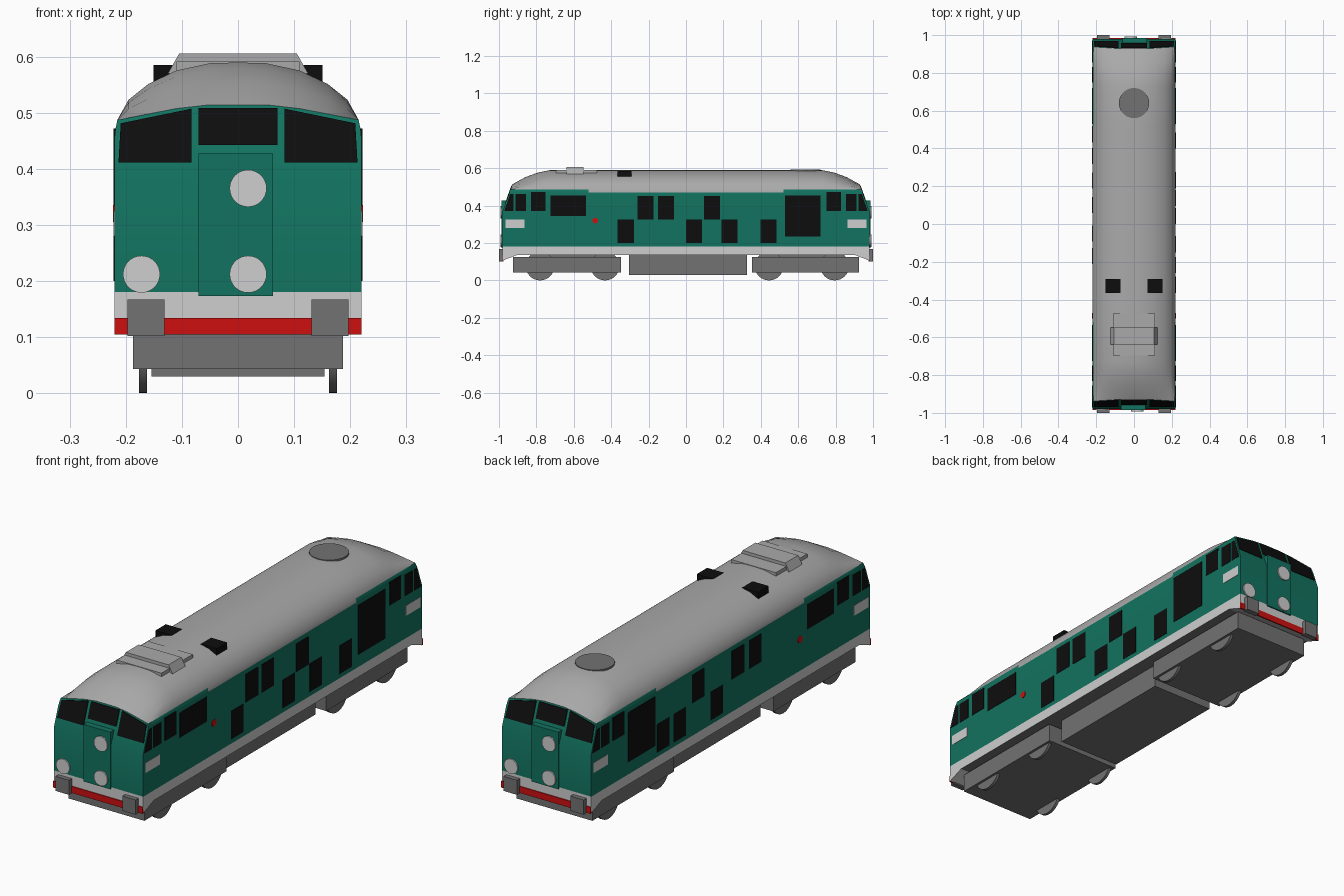
import bpy, bmesh, math
from mathutils import Matrix

if "Cube" in bpy.data.objects:
    bpy.data.objects.remove(bpy.data.objects["Cube"])


def mat(name, r, g, b):
    m = bpy.data.materials.new(name)
    m.diffuse_color = (r, g, b, 1)
    m.use_nodes = True
    m.node_tree.nodes["Principled BSDF"].inputs["Base Color"].default_value = m.diffuse_color
    return m


GREEN = mat("green", 0.006, 0.17, 0.115)
WHITE = mat("off_white", 0.62, 0.62, 0.62)
ROOF = mat("roof_grey", 0.40, 0.40, 0.40)
DARK = mat("chassis_grey", 0.17, 0.17, 0.17)
BLACK = mat("black", 0.004, 0.004, 0.004)
RED = mat("red", 0.62, 0.005, 0.005)


def finish(name, bm, mats):
    bmesh.ops.recalc_face_normals(bm, faces=bm.faces)
    me = bpy.data.meshes.new(name)
    bm.to_mesh(me)
    bm.free()
    for m in mats:
        me.materials.append(m)
    ob = bpy.data.objects.new(name, me)
    bpy.context.collection.objects.link(ob)
    return ob


def smooth(ob, deg=30):
    bpy.ops.object.select_all(action='DESELECT')
    ob.select_set(True)
    bpy.context.view_layer.objects.active = ob
    bpy.ops.object.shade_smooth_by_angle(angle=math.radians(deg))


def prism(name, bottom, top, m):
    """Solid between two matching loops of 3D points."""
    bm = bmesh.new()
    a = [bm.verts.new(p) for p in bottom]
    b = [bm.verts.new(p) for p in top]
    n = len(a)
    bm.faces.new(a)
    bm.faces.new(b)
    for i in range(n):
        bm.faces.new((a[i], a[(i + 1) % n], b[(i + 1) % n], b[i]))
    return finish(name, bm, [m])


def box(name, x0, x1, y0, y1, z0, z1, m, taper=0.0):
    t = taper
    return prism(name, [(x0, y0, z0), (x1, y0, z0), (x1, y1, z0), (x0, y1, z0)],
                 [(x0 + t, y0, z1), (x1 - t, y0, z1), (x1 - t, y1, z1), (x0 + t, y1, z1)], m)


def disc(name, loc, r, depth, axis, m, seg=32):
    bm = bmesh.new()
    bmesh.ops.create_cone(bm, cap_ends=True, segments=seg, radius1=r, radius2=r, depth=depth)
    rot = {'X': Matrix.Rotation(math.pi / 2, 4, 'Y'),
           'Y': Matrix.Rotation(math.pi / 2, 4, 'X'), 'Z': Matrix()}[axis]
    bmesh.ops.transform(bm, matrix=Matrix.Translation(loc) @ rot, verts=bm.verts)
    ob = finish(name, bm, [m])
    smooth(ob)
    return ob


# ---- body shell: half profile lofted along y, ends lean back above the nose ----
PROFILE = [(.22, .135), (.22, .18), (.22, .37), (.22, .455), (.2185, .47), (.215, .487),
           (.195, .523), (.16, .551), (.11, .575), (.05, .588), (0.012, .589)]


def y_end(z):
    return 0.98 - max(0, z - .37) * .36


def z_end(x):
    return .514 if x < .075 else .514 - (x - .075) / .14 * .027


def section(y, f):
    pts = []
    for x, z in PROFILE:
        if z > .487:
            z = z_end(x) * (1 - f) + z * f
        pts.append((x, y_end(z) if y is None else y, z))
    return pts


stations = [(None, 0), (.86, .5), (.79, .84), (.73, 1), (.52, 1)]
bm = bmesh.new()
rings = []
for sign, order in ((-1, stations), (1, stations[::-1])):
    for y, f in order:
        pts = [(x, sign * yy, z) for x, yy, z in section(y, f)]
        right = [bm.verts.new(p) for p in pts]
        left = [bm.verts.new((-p[0], p[1], p[2])) for p in pts]
        rings.append(right + left[::-1])
n = len(rings[0])
for a, b in zip(rings, rings[1:]):
    for i in range(n):
        j = (i + 1) % n
        bm.faces.new((a[i], a[j], b[j], b[i]))
for r in (rings[0], rings[-1]):
    for i in range(n // 2 - 1):
        bm.faces.new((r[i], r[i + 1], r[n - 2 - i], r[n - 1 - i]))
bm.normal_update()
for f in bm.faces:
    c = f.calc_center_median()
    end = all(abs(v.co.y) > .9 for v in f.verts)
    if c.z < .136:
        f.material_index = 3
    elif c.z < .18:
        f.material_index = 1
    elif not end and (c.z > .48 or (c.z > .471 and abs(c.y) < .52)):
        f.material_index = 2
smooth(finish("body_shell", bm, [GREEN, WHITE, ROOF, DARK]))


# ---- side windows, grilles and plates ----
def side_plate(name, side, pts, m):
    prism(name, [(side * .214, y, z) for y, z in pts],
          [(side * .2215, y, z) for y, z in pts], m)


def rect(y0, y1, z0, z1):
    return [(y0, z0), (y1, z0), (y1, z1), (y0, z1)]


LOW, UP = (.20, .325), (.325, .45)
vents = {1: [(-.322, LOW), (-.217, UP), (-.107, UP), (.042, LOW), (.138, UP), (.232, LOW), (.442, LOW)],
         -1: [(-.17, UP), (-.05, UP), (.10, LOW), (.23, UP), (.36, LOW), (.475, LOW)]}
for side in (1, -1):
    for e in (1, -1):
        side_plate("cab_corner_window", side,
                   [(e * .972, .37), (e * .922, .37), (e * .922, .463), (e * .94, .463)], BLACK)
        side_plate("cab_side_window", side, rect(e * .855, e * .912, .37, .463), BLACK)
        side_plate("cab_door_window", side, rect(e * .75, e * .83, .37, .472), BLACK)
        side_plate("number_panel", side, rect(e * .863, e * .965, .28, .325), WHITE)
    side_plate("engine_room_window", side, rect(-.725, -.535, .345, .455), BLACK)
    side_plate("radiator_grille", side, rect(.53, .72, .235, .455), BLACK)
    for y, (z0, z1) in vents[side]:
        side_plate("side_vent", side, rect(y - .043, y + .043, z0, z1), BLACK)
    disc("red_marker", (side * .22, -.485, .32), .015, .006, 'X', RED, 16)

# ---- both ends: the rear is the front turned half round ----
for s, end in ((1, "front"), (-1, "rear")):
    def end_plate(name, pts):
        prism(end + name, [(s * x, -s * (y_end(z) - .004), z) for x, z in pts],
              [(s * x, -s * (y_end(z) + .003), z) for x, z in pts], BLACK)
    end_plate("_centre_window", [(-.07, .442), (.07, .442), (.07, .508), (-.07, .508)])
    for k in (1, -1):
        end_plate("_outer_window", [(k * .083, .411), (k * .213, .411),
                                    (k * .209, .481), (k * .083, .507)])
        box(end + "_buffer", k * .131, k * .197, -s * .975, -s * 1.0, .102, .167, DARK)
    box(end + "_gangway_door", -s * .07, s * .062, -s * .95, -s * .986, .173, .427, GREEN)
    for x, z in ((.018, .365), (.018, .212), (-.172, .212)):
        y = .988 if x > 0 else .982
        disc(end + "_marker_disc", (s * x, -s * y, z), .033, .008, 'Y', WHITE)
    # buffer beam wedge with red face
    prism(end + "_valance", [(-.22, -s * a, z) for a, z in ((.98, .106), (.98, .137), (.90, .137))],
          [(.22, -s * a, z) for a, z in ((.98, .106), (.98, .137), (.90, .137))], WHITE)
    box(end + "_buffer_beam", -.22, .22, -s * .978, -s * .984, .105, .134, RED)

    # bogie with wheels
    y0, y1 = (-.925, -.348) if s == 1 else (.353, .925)
    box(end + "_bogie", -.187, .187, y0, y1, .043, .125, DARK)
    box(end + "_bogie_pivot", -.12, .12, y0 + .12, y1 - .12, .12, .14, DARK)
    for y in ((-.78, -.433) if s == 1 else (.444, .795)):
        for k in (1, -1):
            disc(end + "_wheel", (k * .169, y, .077), .077, .014, 'X', DARK)

# ---- underframe tank and roof fittings ----
box("fuel_tank", -.154, .154, -.305, .325, .03, .14, DARK)
box("roof_hatch", -.11, .11, -.695, -.475, .56, .591, ROOF)
box("exhaust_housing", -.125, .125, -.638, -.548, .57, .605, ROOF, taper=.02)
for k in (1, -1):
    box("roof_vent", k * .072, k * .151, -.365, -.292, .553, .585, BLACK)
disc("roof_fan", (0, .64, .588), .08, .008, 'Z', DARK, 40)
